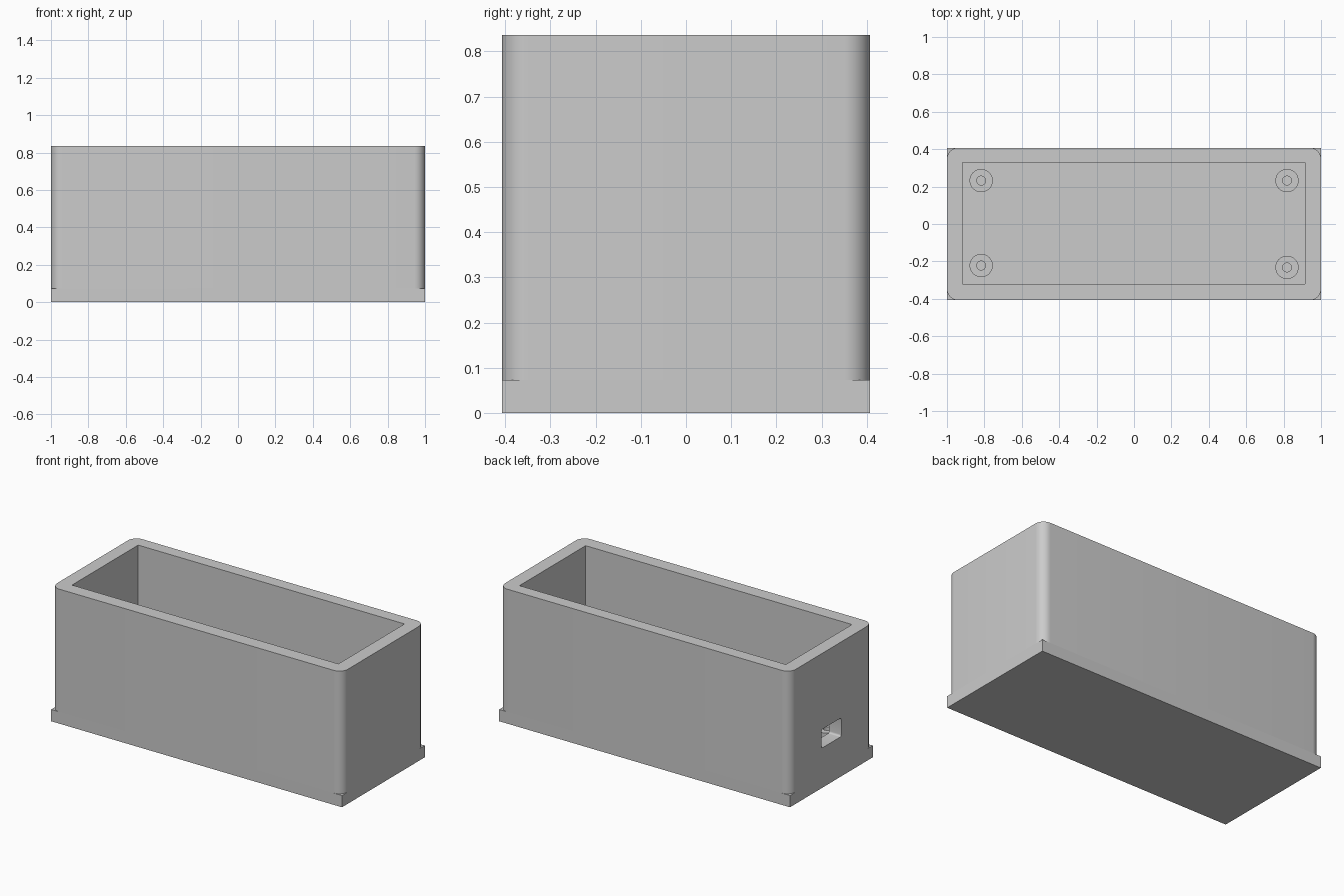
import bpy, bmesh, math
from mathutils import Matrix, Vector

if "Cube" in bpy.data.objects:
    bpy.data.objects.remove(bpy.data.objects["Cube"], do_unlink=True)

WIDTH, DEPTH, HEIGHT = 2.0, 0.814, 0.836
BASE_TOP, FLOOR, POST_TOP = 0.073, 0.08, 0.2

grey = bpy.data.materials.new("light grey plastic")
grey.use_nodes = True
grey.diffuse_color = (0.6, 0.6, 0.6, 1)
grey.node_tree.nodes["Principled BSDF"].inputs["Base Color"].default_value = (0.6, 0.6, 0.6, 1)


def make_object(name, bm):
    mesh = bpy.data.meshes.new(name)
    bm.to_mesh(mesh)
    bm.free()
    mesh.materials.append(grey)
    obj = bpy.data.objects.new(name, mesh)
    bpy.context.collection.objects.link(obj)
    return obj


def box(name, low, high, round_axis=None, radius=0.0, segments=10):
    """Box between two corners, optionally rounded along one axis."""
    low, high = Vector(low), Vector(high)
    bm = bmesh.new()
    bmesh.ops.create_cube(bm, size=1, matrix=Matrix.Translation((low + high) / 2)
                          @ Matrix.Diagonal((high - low).to_4d()))
    if round_axis is not None:
        edges = [e for e in bm.edges
                 if abs((e.verts[0].co - e.verts[1].co).normalized()[round_axis]) > 0.9]
        bmesh.ops.bevel(bm, geom=edges, offset=radius, segments=segments,
                        profile=0.5, affect='EDGES')
    return make_object(name, bm)


def cylinder(name, x, y, bottom, top, radius):
    bm = bmesh.new()
    bmesh.ops.create_cone(bm, cap_ends=True, segments=40, radius1=radius, radius2=radius,
                          depth=top - bottom,
                          matrix=Matrix.Translation((x, y, (top + bottom) / 2)))
    return make_object(name, bm)


def combine(target, tool, operation):
    """Apply a boolean and discard the tool."""
    mod = target.modifiers.new("boolean", 'BOOLEAN')
    mod.object, mod.operation, mod.solver = tool, operation, 'EXACT'
    activate(target)
    bpy.ops.object.modifier_apply(modifier=mod.name)
    bpy.data.objects.remove(tool, do_unlink=True)


def activate(obj):
    bpy.ops.object.select_all(action='DESELECT')
    obj.select_set(True)
    bpy.context.view_layer.objects.active = obj


def smooth(obj):
    activate(obj)
    bpy.ops.object.shade_smooth_by_angle(angle=math.radians(30))


hx, hy = WIDTH / 2, DEPTH / 2

# Rounded case standing on a square-cornered base
case = box("case", (-hx, -hy, BASE_TOP), (hx, hy, HEIGHT), 2, 0.058)
base = box("base_plate", (-hx, -hy, 0), (hx, hy, BASE_TOP))
combine(case, base, 'UNION')

# Open cavity and cable port in the -x end wall
cavity = box("cavity_cutter", (-0.917, -0.321, FLOOR), (0.915, 0.329, HEIGHT + 0.2))
combine(case, cavity, 'DIFFERENCE')
port = box("port_cutter", (-1.1, -0.097, 0.248), (-0.85, 0.097, 0.364), 0, 0.012, 5)
combine(case, port, 'DIFFERENCE')
smooth(case)

# Four hollow screw posts on the floor
for name, x, y in (("back_right", -0.817, 0.232), ("front_right", -0.817, -0.222),
                   ("back_left", 0.818, 0.232), ("front_left", 0.818, -0.232)):
    post = cylinder("screw_post_" + name, x, y, FLOOR - 0.005, POST_TOP, 0.062)
    hole = cylinder("hole_cutter", x, y, FLOOR + 0.002, POST_TOP + 0.1, 0.024)
    combine(post, hole, 'DIFFERENCE')
    smooth(post)
